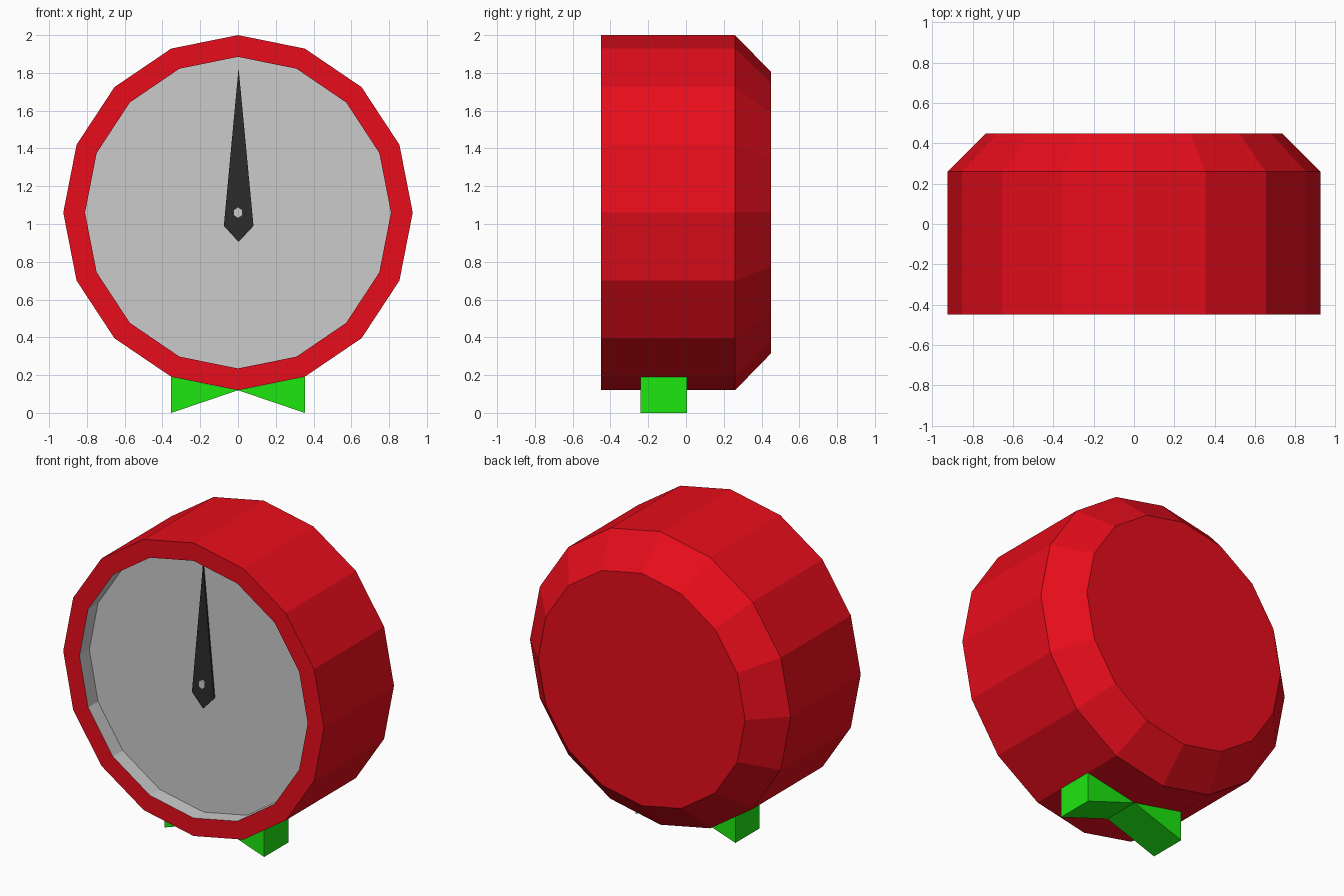
import bpy, bmesh
from math import sin, cos, tau

if "Cube" in bpy.data.objects:
    bpy.data.objects.remove(bpy.data.objects["Cube"])

CZ = 1.06      # height of the dial centre


def material(name, rgb):
    m = bpy.data.materials.new(name)
    m.diffuse_color = (*rgb, 1)
    m.use_nodes = True
    m.node_tree.nodes["Principled BSDF"].inputs["Base Color"].default_value = m.diffuse_color
    return m


def finish(bm, name, mat=None):
    me = bpy.data.meshes.new(name)
    bm.to_mesh(me)
    bm.free()
    ob = bpy.data.objects.new(name, me)
    bpy.context.collection.objects.link(ob)
    if mat:
        me.materials.append(mat)
    return ob


def lathe(name, rings, sides, mat=None, cap_front=False, cap_back=False):
    """Join elliptical rings (y, x radius, z radius) around the dial axis."""
    bm = bmesh.new()
    loops = [[bm.verts.new((rx * sin(tau * i / sides), y, CZ + rz * cos(tau * i / sides)))
              for i in range(sides)] for y, rx, rz in rings]
    for a, b in zip(loops, loops[1:]):
        for i in range(sides):
            j = (i + 1) % sides
            bm.faces.new((a[i], a[j], b[j], b[i]))
    if cap_front:
        bm.faces.new(loops[0][::-1])
    if cap_back:
        bm.faces.new(loops[-1])
    return finish(bm, name, mat)


def prism(name, outline, y0, y1, mat):
    """Extrude an (x, z) outline from y0 to y1."""
    bm = bmesh.new()
    face = bm.faces.new([bm.verts.new((x, y0, z)) for x, z in outline])
    out = bmesh.ops.extrude_face_region(bm, geom=[face], use_keep_orig=True)
    verts = [v for v in out["geom"] if isinstance(v, bmesh.types.BMVert)]
    bmesh.ops.translate(bm, verts=verts, vec=(0, y1 - y0, 0))
    bmesh.ops.recalc_face_normals(bm, faces=bm.faces)
    return finish(bm, name, mat)


red = material("red", (0.8, 0.004, 0.011))
green = material("green", (0.012, 0.8, 0.005))
black = material("black", (0.025, 0.025, 0.025))

# Case: front rim, straight wall, chamfered back
lathe("case", [(-0.45, 0.81, 0.825), (-0.45, 0.925, 0.94),
               (0.26, 0.925, 0.94), (0.45, 0.735, 0.745)], 16, red, cap_back=True)

# Recessed grey dial
lathe("dial", [(-0.35, 0.81, 0.825), (-0.45, 0.81, 0.825)], 16, cap_front=True)

# Pointer and its pivot
prism("pointer", [(0.003, 1.825), (0.082, 0.99), (0.003, 0.905), (-0.075, 0.99)],
      -0.36, -0.35, black)
lathe("pivot", [(-0.37, 0.026, 0.03), (-0.355, 0.026, 0.03)], 6, cap_front=True)

# Wedge feet following the underside of the case
for side, label in ((-1, "left"), (1, "right")):
    prism(label + "_foot", [(0, 0.12), (side * 0.354, 0), (side * 0.354, 0.191)],
          -0.24, 0.005, green)
